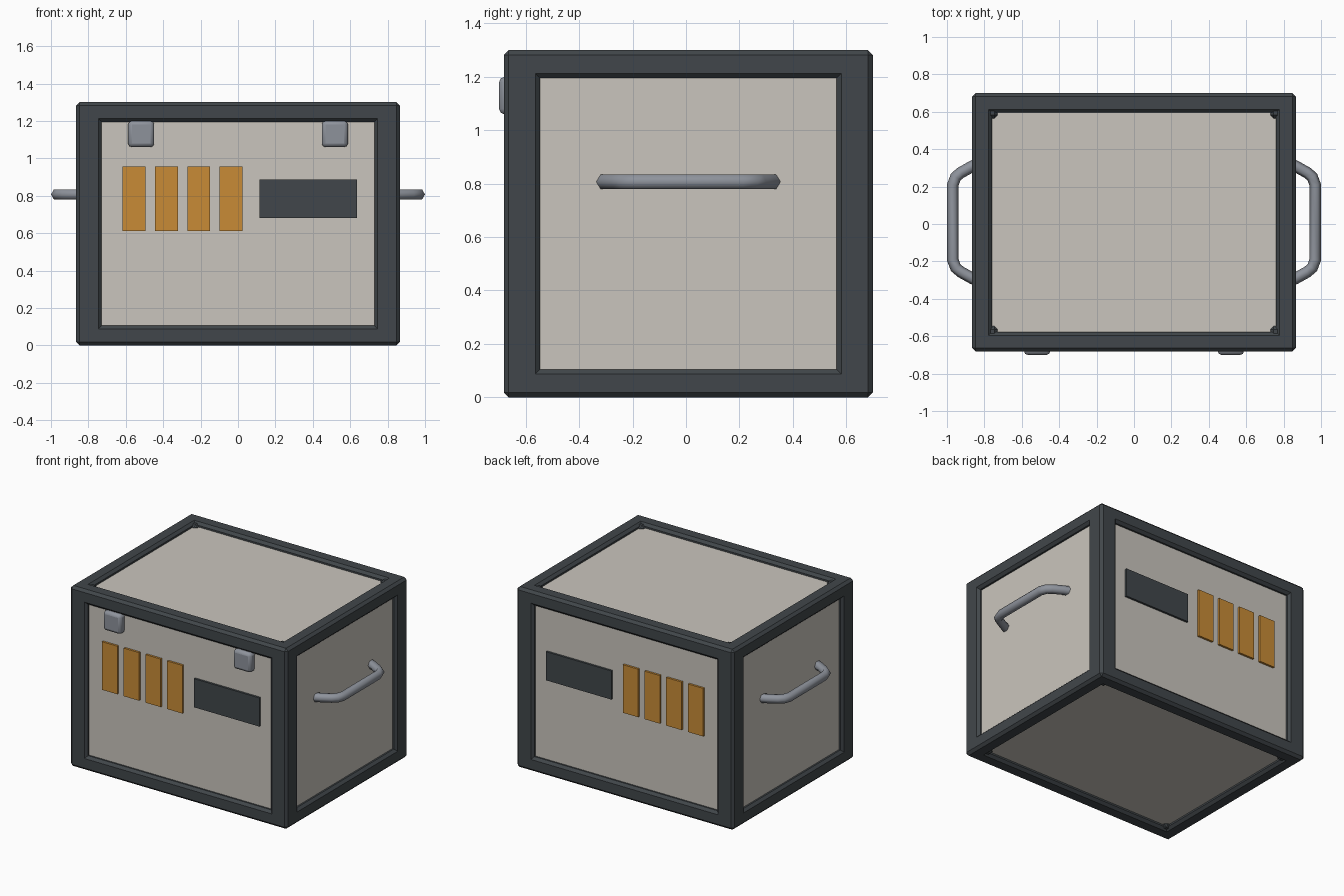
import bpy
from mathutils import Vector

cube = bpy.data.objects.get("Cube")
if cube:
    bpy.data.objects.remove(cube, do_unlink=True)


def material(name, rgb):
    mat = bpy.data.materials.new(name)
    mat.use_nodes = True
    mat.diffuse_color = (*rgb, 1)
    mat.node_tree.nodes["Principled BSDF"].inputs["Base Color"].default_value = (*rgb, 1)
    return mat


FRAME = material("dark slate", (0.053, 0.062, 0.069))
PANEL = material("warm beige", (0.59, 0.56, 0.51))
ORANGE = material("amber orange", (0.58, 0.26, 0.037))
METAL = material("steel grey", (0.27, 0.29, 0.33))

# Overall half sizes of the case, its height and its middle in y
HX, HY, H, CY = 0.865, 0.691, 1.30, 0.009
RAIL, POST, RECESS = 0.105, 0.136, 0.03


def box(name, centre, size, mat, bevel=0, segments=1):
    bpy.ops.mesh.primitive_cube_add(size=1, location=centre)
    ob = bpy.context.object
    ob.name = name
    ob.scale = size
    bpy.ops.object.transform_apply(location=False, rotation=False, scale=True)
    ob.data.materials.append(mat)
    if bevel:
        mod = ob.modifiers.new("Bevel", "BEVEL")
        mod.width, mod.segments = bevel, segments
    return ob


# Inner body whose six sides are the recessed panels
box("body_panels", (0, CY, H / 2),
    (2 * (HX - RECESS), 2 * (HY - RECESS), H - 2 * RECESS), PANEL)

# Frame: four posts, then the rails along x and y at top and bottom
for sx in (-1, 1):
    for sy in (-1, 1):
        box("corner_post", (sx * (HX - POST / 2), CY + sy * (HY - POST / 2), H / 2),
            (POST, POST, H - 0.02), FRAME, 0.018)
for level, z in (("bottom", RAIL / 2), ("top", H - RAIL / 2)):
    for s in (-1, 1):
        box(level + "_long_rail", (0, CY + s * (HY - RAIL / 2), z),
            (2 * HX, RAIL, RAIL), FRAME, 0.018)
        box(level + "_short_rail", (s * (HX - RAIL / 2), CY, z),
            (RAIL, 2 * HY, RAIL), FRAME, 0.018)

# Raised strips and label plate, the same on front and back
THICK = 0.016
for side, s in (("front", -1), ("back", 1)):
    y = CY + s * (HY - RECESS + THICK / 2 - 0.001)
    for i in range(4):
        box(side + "_strip", (-0.556 + 0.173 * i, y, 0.784), (0.122, THICK, 0.346), ORANGE)
    box(side + "_plate", (0.376, y, 0.784), (0.522, THICK, 0.206), FRAME)

# Front latches
for s in (-1, 1):
    latch = box("latch", (s * 0.518, -0.66, 1.13), (0.14, 0.08, 0.14), METAL, 0.02, 2)
    bpy.ops.object.shade_smooth_by_angle()


# Side handles: a six-sided tube swept along a bent path
def handle(name, s):
    half = [(0.825, 0.316), (0.862, 0.301), (0.925, 0.266),
            (0.953, 0.243), (0.969, 0.200)]
    path = half + [(x, -y) for x, y in reversed(half)]
    curve = bpy.data.curves.new(name, "CURVE")
    curve.dimensions = "3D"
    curve.bevel_depth = 0.031
    curve.bevel_resolution = 1
    curve.use_fill_caps = True
    spline = curve.splines.new("POLY")
    spline.points.add(len(path) - 1)
    for point, (x, y) in zip(spline.points, path):
        point.co = (s * x, CY + y, 0.807, 1)
    curve.materials.append(METAL)
    ob = bpy.data.objects.new(name, curve)
    bpy.context.collection.objects.link(ob)
    bpy.ops.object.select_all(action="DESELECT")
    ob.select_set(True)
    bpy.context.view_layer.objects.active = ob
    bpy.ops.object.convert(target="MESH")
    bpy.ops.object.shade_smooth()


handle("left_handle", 1)
handle("right_handle", -1)
